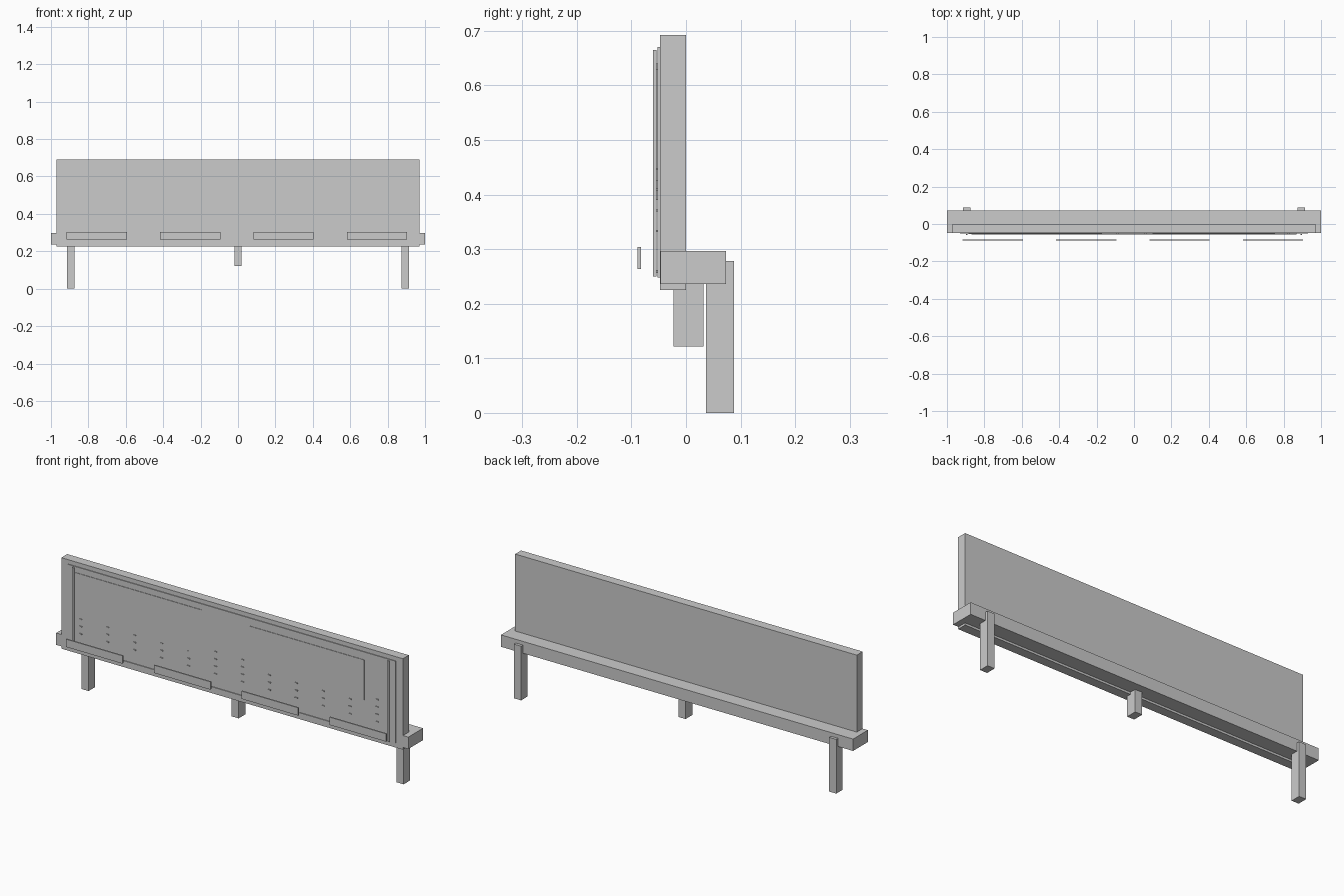
import bpy

cube = bpy.data.objects.get("Cube")
if cube:
    bpy.data.objects.remove(cube, do_unlink=True)

# One plain colour for the whole model
grey = bpy.data.materials.new("plain grey")
grey.use_nodes = True
grey.diffuse_color = (0.6, 0.6, 0.6, 1)
grey.node_tree.nodes["Principled BSDF"].inputs["Base Color"].default_value = grey.diffuse_color


def box(name, xs, ys, zs):
    """Box spanning the given (low, high) range on each axis."""
    spans = (xs, ys, zs)
    bpy.ops.mesh.primitive_cube_add(size=1, location=[sum(s) / 2 for s in spans])
    obj = bpy.context.object
    obj.name = name
    obj.scale = [s[1] - s[0] for s in spans]
    bpy.ops.object.transform_apply(location=False, rotation=False, scale=True)
    obj.data.materials.append(grey)
    return obj


def around(centre, width):
    return (centre - width / 2, centre + width / 2)


# Upright board and the beam that carries it
box("board", (-0.97, 0.97), (-0.048, 0), (0.225, 0.692))
box("base_beam", (-1, 1), (-0.047, 0.073), (0.236, 0.297))

# Outer legs and short middle leg
for side, x in (("right", -0.895), ("left", 0.895)):
    box(side + "_leg", around(x, 0.04), (0.037, 0.088), (0, 0.278))
    box(side + "_rail", around(x, 0.009), (-0.06, -0.054), (0.25, 0.665))
box("middle_leg", around(0, 0.04), (-0.023, 0.032), (0.122, 0.25))

# Thin facing, lower strip and two raised panels on the front
box("front_facing", (-0.93, 0.93), (-0.052, -0.047), (0.248, 0.67))
box("lower_strip", (-0.87, 0.87), (-0.056, -0.051), (0.256, 0.262))
box("large_panel", (-0.885, -0.17), (-0.0545, -0.051), (0.39, 0.64))
box("small_panel", (0.10, 0.755), (-0.0545, -0.051), (0.425, 0.63))

# Floating label plates
for i, x in enumerate((-0.755, -0.255, 0.243, 0.743)):
    box(f"label_plate_{i + 1}", around(x, 0.322), (-0.089, -0.082), (0.264, 0.304))

# Columns of small pegs
for col in range(12):
    x = -0.855 + col * 0.153
    rows = 4 if col in (5, 6, 11) else 3
    for row in range(rows):
        z = 0.333 + row * 0.038
        box(f"peg_{col + 1}_{row + 1}", around(x, 0.014), (-0.057, -0.051), around(z, 0.004))
